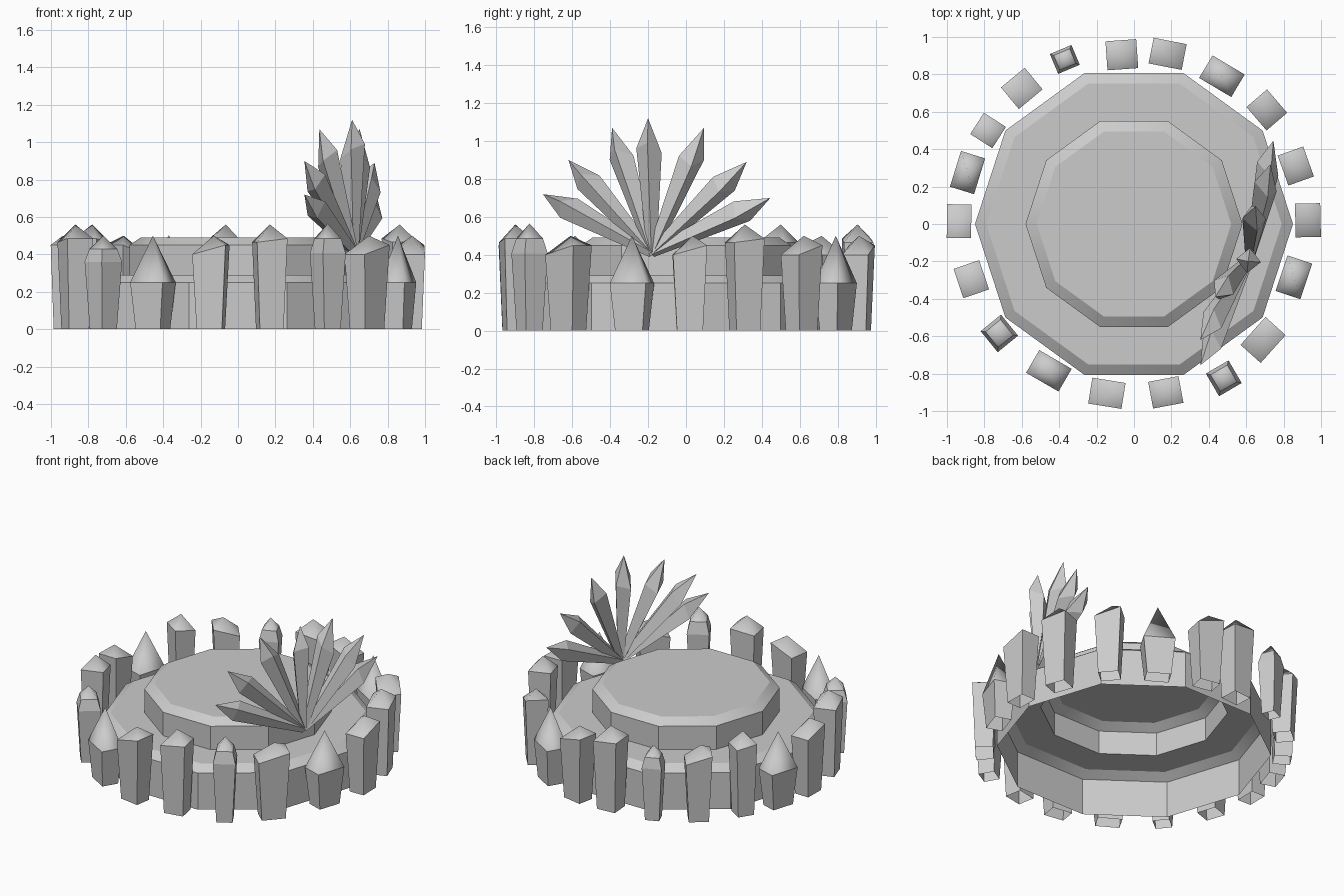
import bpy
from math import cos, sin, radians, atan2, pi
from mathutils import Vector

if "Cube" in bpy.data.objects:
    bpy.data.objects.remove(bpy.data.objects["Cube"])


def build(name, rings, smooth_bands, tip=None):
    """Skin a stack of equal-count rings; close with a fan to tip, or an n-gon."""
    n = len(rings[0])
    verts = [v for r in rings for v in r]
    faces, smooth = [], []
    for k in range(len(rings) - 1):
        for i in range(n):
            j = (i + 1) % n
            faces.append((k * n + i, k * n + j, (k + 1) * n + j, (k + 1) * n + i))
            smooth.append(k in smooth_bands)
    last = (len(rings) - 1) * n
    if tip is not None:
        verts.append(tip)
        for i in range(n):
            faces.append((last + i, last + (i + 1) % n, len(verts) - 1))
            smooth.append('tip' in smooth_bands)
    else:
        faces.append(tuple(range(last, last + n)))
        smooth.append(False)
    me = bpy.data.meshes.new(name)
    me.from_pydata([tuple(v) for v in verts], [], faces)
    me.polygons.foreach_set("use_smooth", smooth)
    me.update()
    ob = bpy.data.objects.new(name, me)
    bpy.context.collection.objects.link(ob)
    return ob


# Two-tier ten-sided platform, hollow underneath
profile = [(.85, 0), (.85, .25), (.79, .29), (.58, .29), (.58, .45), (.52, .49)]
build("platform", [[(r * cos(i * pi / 5), r * sin(i * pi / 5), z) for i in range(10)]
                   for r, z in profile], {1, 4})

# Crystal kinds: [(height, width ratio, sideways slant)], apex height, apex shift
KINDS = {
    'slanted': ([(0, .76, 0), (.425, 1, .025)], .50, .015),
    'tall': ([(0, .78, 0), (.475, 1, .01)], .56, 0),
    'spiked': ([(0, .76, 0), (.25, 1, 0)], .50, 0),
    'waisted': ([(0, .72, 0), (.36, 1, 0), (.43, .74, 0)], .50, 0),
}


def ring_crystal(name, kind, x, y, tang, rad, k=1.0):
    a = atan2(y, x)
    out, side = Vector((cos(a), sin(a), 0)), Vector((-sin(a), cos(a), 0))
    c = Vector((x, y, 0))
    levels, top, shift = KINDS[kind]
    rings = [[c + out * (u * rad / 2 * w) + side * (v * tang / 2 * w)
              + Vector((0, 0, k * z + v * slant))
              for u, v in ((1, -1), (1, 1), (-1, 1), (-1, -1))]
             for z, w, slant in levels]
    build(name, rings, {'tip'}, c + side * shift + Vector((0, 0, top * k)))


# Ring of crystals around the platform: kind, x, y, tangential and radial width
layout = [
    ('slanted', .93, .02, .18, .135), ('tall', .865, .31, .17, .145),
    ('slanted', .71, .61, .165, .145), ('spiked', .47, .79, .20, .14),
    ('slanted', .18, .91, .18, .14), ('tall', -.065, .905, .165, .155),
    ('waisted', -.37, .88, .125, .115), ('slanted', -.60, .725, .165, .15),
    ('tall', -.78, .50, .135, .14), ('spiked', -.89, .275, .20, .135),
    ('slanted', -.935, .015, .18, .13), ('tall', -.87, -.295, .165, .145),
    ('waisted', -.72, -.585, .145, .14), ('spiked', -.455, -.785, .20, .14),
    ('slanted', -.145, -.905, .18, .14), ('tall', .17, -.90, .165, .145),
    ('waisted', .48, -.825, .14, .14), ('slanted', .69, -.62, .20, .145),
    ('spiked', .855, -.285, .20, .14),
]
for i, (kind, x, y, t, r) in enumerate(layout):
    ring_crystal(f"ring_crystal_{i + 1:02d}", kind, x, y, t, r, 1.13 if i == 16 else 1.0)

# Fan of long crystals growing from one point on the lower tier
root = Vector((.62, -.18, .41))
tips = [(.355, -.755, .72), (.355, -.62, .90), (.435, -.39, 1.07), (.61, -.20, 1.12),
        (.65, .095, 1.07), (.73, .32, .89), (.745, .445, .70)]
for i, p in enumerate(tips):
    tip = Vector(p)
    axis = tip - root
    q = axis.to_track_quat('Z', 'Y')
    L = axis.length
    rings = []
    for f, r in ((0, .025), (.76, .067)):
        rings.append([root + q @ Vector((r * cos(b), r * sin(b),
                                         L * (f + (.06 * cos(b) if f else 0))))
                      for b in (radians(20 + 90 * j) for j in range(4))])
    build(f"fan_crystal_{i + 1}", rings, set(), tip)
